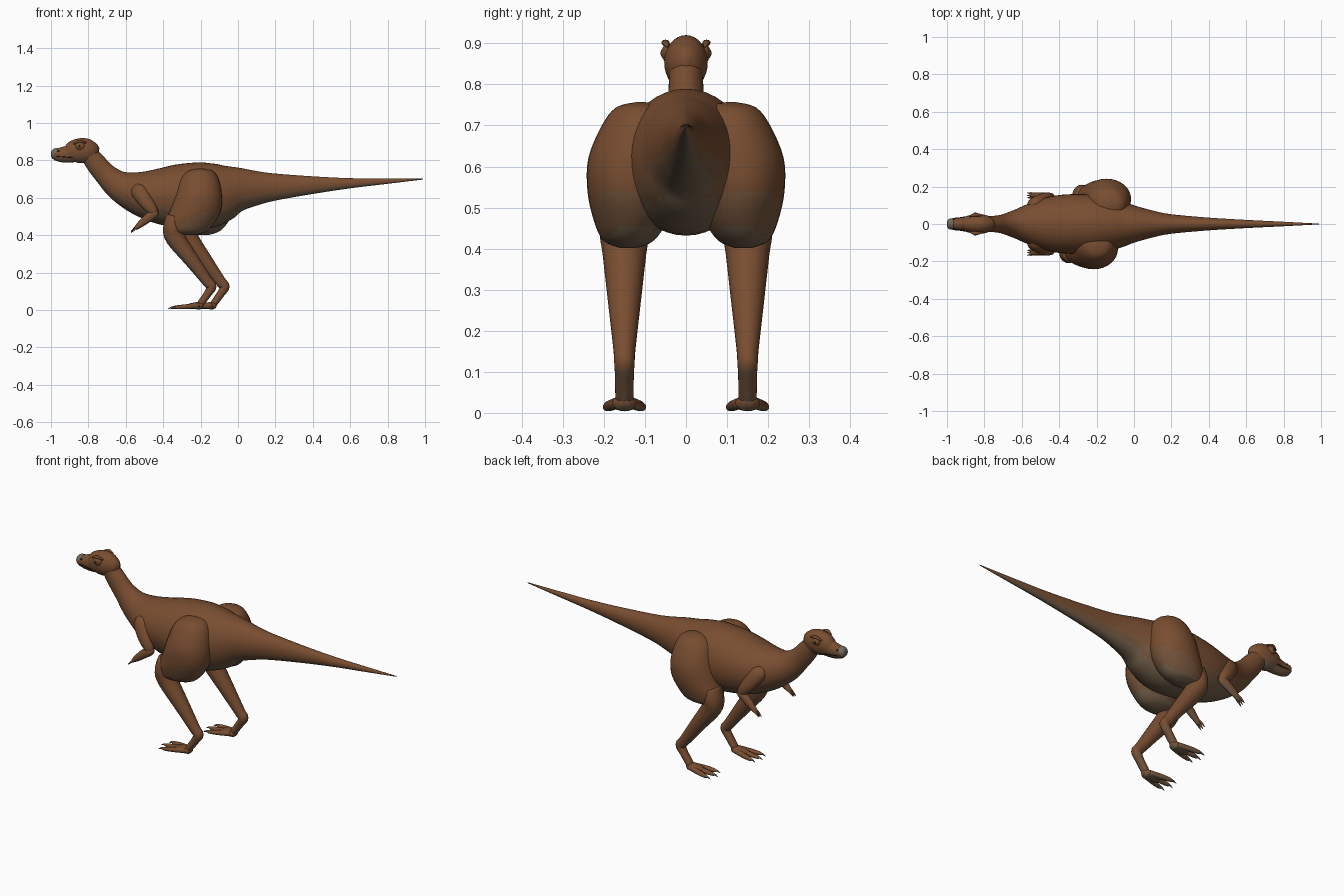
import bpy, bmesh, math
from mathutils import Vector


def material(name, rgb):
    m = bpy.data.materials.new(name)
    m.diffuse_color = (*rgb, 1)
    return m


BACK = material("brown_skin", (0.19, 0.075, 0.03))
FLANK = material("flank_skin", (0.18, 0.09, 0.045))
BELLY = material("belly_skin", (0.17, 0.115, 0.07))
DARK = material("dark", (0.02, 0.015, 0.01))
HORN = material("horn", (0.16, 0.14, 0.11))
AMBER = material("amber", (0.2, 0.09, 0.03))


def spline(p0, p1, p2, p3, t):
    return [0.5 * (2 * b + (c - a) * t + (2 * a - 5 * b + 4 * c - d) * t * t
                   + (3 * b - a - 3 * c + d) * t ** 3)
            for a, b, c, d in zip(p0, p1, p2, p3)]


def loft(name, rows, mat=None, sides=32, steps=4, axis=None):
    """Smooth tube through rows of (x, y, z, side radius, up radius)."""
    n = len(rows)
    pts = []
    for i in range(n - 1):
        q = [rows[max(0, min(n - 1, i + k))] for k in (-1, 0, 1, 2)]
        pts += [spline(*q, k / steps) for k in range(steps)]
    pts.append(list(rows[-1]))
    bm = bmesh.new()
    rings = []
    for i, p in enumerate(pts):
        a, b = pts[max(i - 1, 0)], pts[min(i + 1, len(pts) - 1)]
        tan = Vector(axis) if axis else (Vector(b[:3]) - Vector(a[:3])).normalized()
        side = Vector((0, 1, 0))
        side = (side - tan * side.dot(tan)).normalized()
        up = side.cross(tan)
        ru, rv = max(p[3], 0.001), max(p[4], 0.001)
        rings.append([bm.verts.new(Vector(p[:3]) + side * ru * math.cos(w) + up * rv * math.sin(w))
                      for w in (2 * math.pi * k / sides for k in range(sides))])
    for r, s in zip(rings, rings[1:]):
        for k in range(sides):
            j = (k + 1) % sides
            bm.faces.new((r[k], r[j], s[j], s[k]))
    bm.faces.new(rings[0])
    bm.faces.new(rings[-1])
    bmesh.ops.recalc_face_normals(bm, faces=bm.faces)
    # countershading: paler skin on downward faces
    bm.normal_update()
    if not mat:
        for f in bm.faces:
            f.material_index = 2 if f.normal.z < -0.6 else 1 if f.normal.z < -0.25 else 0
    finish(name, bm, [mat] if mat else [BACK, FLANK, BELLY])


def ball(name, loc, size, mat):
    bm = bmesh.new()
    bmesh.ops.create_uvsphere(bm, u_segments=20, v_segments=12, radius=1)
    bmesh.ops.scale(bm, vec=size, verts=bm.verts)
    bmesh.ops.translate(bm, vec=loc, verts=bm.verts)
    finish(name, bm, [mat])


def finish(name, bm, mats):
    me = bpy.data.meshes.new(name)
    bm.to_mesh(me)
    bm.free()
    for m in mats:
        me.materials.append(m)
    for p in me.polygons:
        p.use_smooth = True
    bpy.context.collection.objects.link(bpy.data.objects.new(name, me))


# tail, trunk and neck in one sweep
loft("body", [
    (0.99, 0, 0.70, 0.002, 0.002), (0.8, 0, 0.689, 0.012, 0.014),
    (0.6, 0, 0.678, 0.022, 0.027), (0.4, 0, 0.668, 0.034, 0.047),
    (0.2, 0, 0.658, 0.052, 0.072), (0.1, 0, 0.652, 0.072, 0.092),
    (0, 0, 0.645, 0.10, 0.12), (-0.08, 0, 0.628, 0.13, 0.155),
    (-0.18, 0, 0.612, 0.155, 0.178), (-0.3, 0, 0.61, 0.16, 0.172),
    (-0.42, 0, 0.61, 0.152, 0.15), (-0.535, 0, 0.627, 0.12, 0.116),
    (-0.635, 0, 0.665, 0.076, 0.082), (-0.705, 0, 0.722, 0.05, 0.061),
    (-0.76, 0, 0.785, 0.043, 0.055), (-0.81, 0, 0.85, 0.04, 0.045)], sides=40)

# head with narrowing snout
loft("head", [
    (-0.742, 0, 0.855, 0.005, 0.01), (-0.755, 0, 0.855, 0.028, 0.035),
    (-0.785, 0, 0.853, 0.046, 0.057), (-0.83, 0, 0.853, 0.053, 0.067),
    (-0.875, 0, 0.847, 0.048, 0.061), (-0.91, 0, 0.834, 0.037, 0.047),
    (-0.95, 0, 0.83, 0.032, 0.039), (-0.98, 0, 0.832, 0.03, 0.03)])
loft("beak", [
    (-0.965, 0, 0.834, 0.029, 0.032), (-0.985, 0, 0.834, 0.029, 0.029),
    (-0.997, 0, 0.834, 0.02, 0.018), (-1.0, 0, 0.834, 0.005, 0.005)], HORN)

for s, tag in ((-1, "right"), (1, "left")):
    # eye, brow, nostril and mouth line
    ball(f"{tag}_eye_rim", (-0.845, s * 0.046, 0.876), (0.025, 0.012, 0.024), BACK)
    ball(f"{tag}_eye", (-0.847, s * 0.050, 0.876), (0.017, 0.011, 0.017), AMBER)
    ball(f"{tag}_pupil", (-0.848, s * 0.058, 0.876), (0.008, 0.004, 0.009), DARK)
    loft(f"{tag}_brow", [(-0.878, s * 0.042, 0.888, 0.004, 0.004),
                         (-0.848, s * 0.05, 0.902, 0.010, 0.007),
                         (-0.812, s * 0.046, 0.894, 0.004, 0.004)], BACK, 12)
    ball(f"{tag}_nostril", (-0.962, s * 0.026, 0.85), (0.007, 0.004, 0.004), DARK)
    loft(f"{tag}_mouth_line", [(-0.97, s * 0.0305, 0.822, 0.002, 0.002),
                               (-0.93, s * 0.033, 0.818, 0.003, 0.002),
                               (-0.885, s * 0.041, 0.815, 0.003, 0.003)], DARK, 8)

    # short folded arm
    y = s * 0.145
    loft(f"{tag}_upper_arm", [(-0.55, s * 0.09, 0.665, 0.01, 0.02), (-0.53, s * 0.11, 0.635, 0.03, 0.042),
                              (-0.485, s * 0.138, 0.57, 0.027, 0.036), (-0.45, y, 0.525, 0.022, 0.025),
                              (-0.44, y, 0.51, 0.008, 0.01)], None, 20)
    loft(f"{tag}_forearm", [(-0.43, y, 0.53, 0.006, 0.008), (-0.445, y, 0.518, 0.021, 0.024),
                            (-0.49, s * 0.15, 0.485, 0.019, 0.023), (-0.53, s * 0.153, 0.452, 0.014, 0.016),
                            (-0.55, s * 0.153, 0.435, 0.009, 0.009)], None, 20)
    for k in (-1, 0, 1):
        loft(f"{tag}_finger", [(-0.52, s * 0.153 + k * 0.006, 0.46, 0.007, 0.007),
                               (-0.55, s * 0.153 + k * 0.011, 0.437 + k * 0.003, 0.006, 0.006),
                               (-0.572, s * 0.153 + k * 0.013, 0.417 + k * 0.004, 0.001, 0.001)], None, 10)

    # left leg trails behind the right one
    dx = 0.07 if s > 0 else 0
    loft(f"{tag}_thigh", [(x + dx, s * yy, z, ry, rx) for x, yy, z, ry, rx in (
        (-0.2, 0.11, 0.757, 0.01, 0.01), (-0.2, 0.11, 0.744, 0.06, 0.065),
        (-0.205, 0.115, 0.70, 0.09, 0.102), (-0.21, 0.13, 0.62, 0.108, 0.123),
        (-0.225, 0.135, 0.54, 0.105, 0.135), (-0.255, 0.135, 0.47, 0.09, 0.132),
        (-0.275, 0.14, 0.42, 0.062, 0.105), (-0.28, 0.14, 0.401, 0.02, 0.05))],
         None, 32, 4, (0, 0, -1))
    y = s * 0.15
    loft(f"{tag}_shin", [(x + dx, y, z, a, b) for x, z, a, b in (
        (-0.335, 0.50, 0.05, 0.05), (-0.35, 0.44, 0.06, 0.05), (-0.335, 0.385, 0.053, 0.052),
        (-0.25, 0.27, 0.040, 0.040), (-0.165, 0.155, 0.027, 0.029), (-0.142, 0.125, 0.025, 0.027),
        (-0.16, 0.09, 0.023, 0.021), (-0.197, 0.038, 0.022, 0.019),
        (-0.21, 0.02, 0.02, 0.014))], None, 24)
    loft(f"{tag}_foot_pad", [(-0.185 + dx, y, 0.02, 0.012, 0.012), (-0.20 + dx, y, 0.024, 0.028, 0.02),
                             (-0.25 + dx, y, 0.021, 0.036, 0.016), (-0.28 + dx, y, 0.016, 0.03, 0.01)], None, 20)
    for k in (-1, 0, 1):
        tip = 0.015 * abs(k)
        loft(f"{tag}_toe", [(-0.21 + dx, y + k * 0.018, 0.024, 0.014, 0.014),
                            (-0.28 + dx, y + k * 0.034, 0.018, 0.014, 0.013),
                            (-0.335 + dx + tip, y + k * 0.042, 0.014, 0.011, 0.010),
                            (-0.35 + dx + tip, y + k * 0.044, 0.012, 0.006, 0.006)], None, 14)
        loft(f"{tag}_claw", [(-0.335 + dx + tip, y + k * 0.042, 0.017, 0.007, 0.006),
                             (-0.355 + dx + tip, y + k * 0.044, 0.014, 0.005, 0.005),
                             (-0.374 + dx + tip, y + k * 0.046, 0.006, 0.001, 0.001)], HORN, 10)
